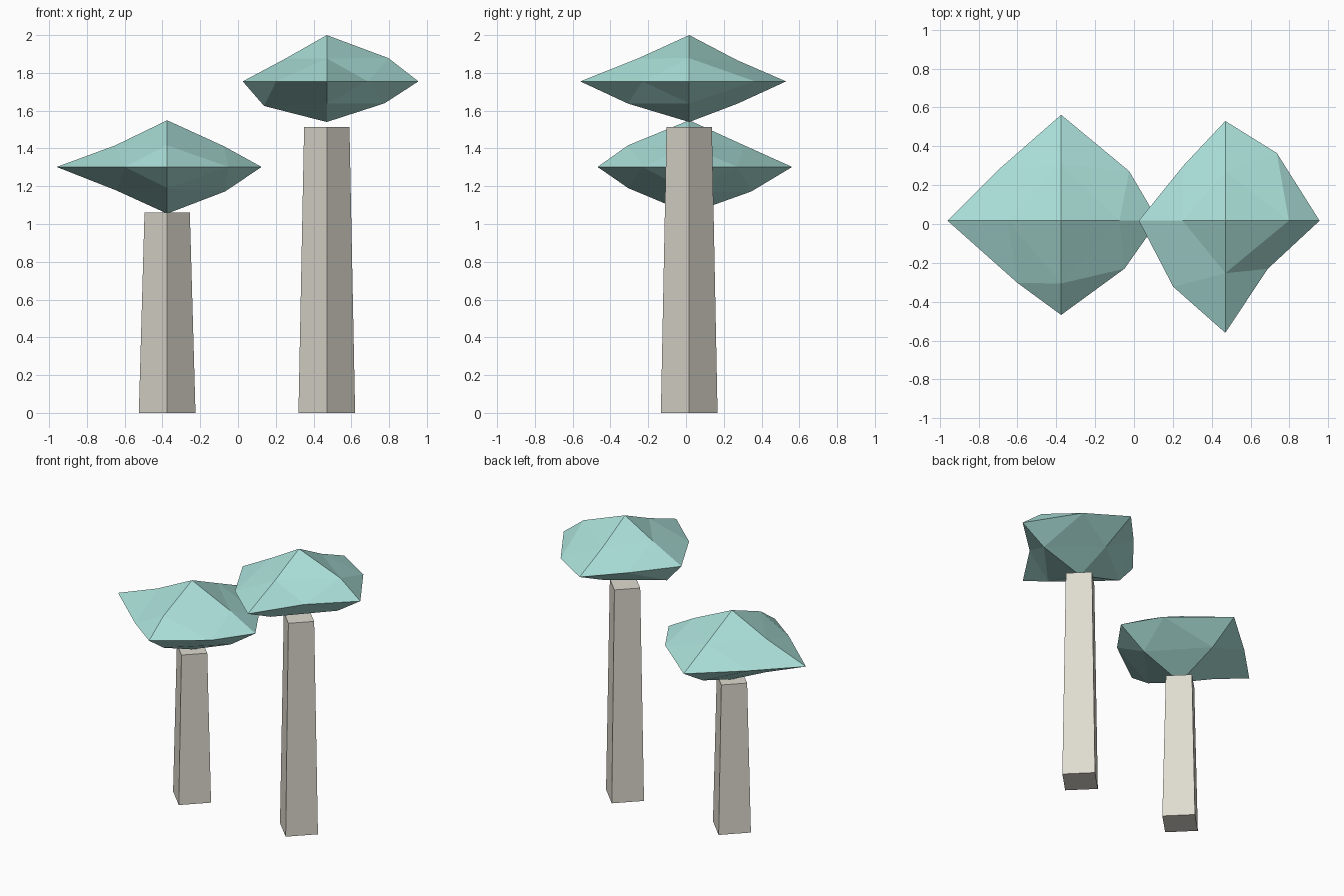
import bpy, bmesh
from itertools import product
from mathutils import Vector

if "Cube" in bpy.data.objects:
    bpy.data.objects.remove(bpy.data.objects["Cube"])


def material(name, rgb):
    m = bpy.data.materials.new(name)
    m.diffuse_color = (*rgb, 1)
    m.use_nodes = True
    m.node_tree.nodes["Principled BSDF"].inputs["Base Color"].default_value = m.diffuse_color
    return m


LEAF = material("mint_leaf", (0.40, 0.73, 0.68))
BARK = material("pale_bark", (0.74, 0.71, 0.63))


def finish(bm, name, mat, loc):
    bmesh.ops.recalc_face_normals(bm, faces=bm.faces)
    me = bpy.data.meshes.new(name)
    bm.to_mesh(me)
    bm.free()
    me.materials.append(mat)
    ob = bpy.data.objects.new(name, me)
    ob.location = loc
    bpy.context.collection.objects.link(ob)


# Four-sided tapered trunk with its corners on the axes
def trunk(name, x, y, height):
    bm = bmesh.new()
    bmesh.ops.create_cone(bm, cap_ends=True, segments=4,
                          radius1=0.15, radius2=0.12, depth=height)
    finish(bm, name, BARK, (x, y, height / 2))


# Squashed octahedron split once: six tips on the axes, and twelve edge
# points given as (a, b) offsets for sign pairs ++, -+, --, +- in each plane
def crown(name, loc, tips, xy, xz, yz):
    bm = bmesh.new()
    signs = [(1, 1), (-1, 1), (-1, -1), (1, -1)]
    verts = {}
    for axis in range(3):
        for s, d in zip((-1, 1), tips[axis]):
            key = [0, 0, 0]
            co = Vector()
            key[axis], co[axis] = s, s * d
            verts[tuple(key)] = bm.verts.new(co)
    for (a, b), points in (((0, 1), xy), ((0, 2), xz), ((1, 2), yz)):
        for (sa, sb), (da, db) in zip(signs, points):
            key = [0, 0, 0]
            co = Vector()
            key[a], key[b] = sa, sb
            co[a], co[b] = sa * da, sb * db
            verts[tuple(key)] = bm.verts.new(co)
    for x, y, z in product((-1, 1), repeat=3):
        tx, ty, tz = (verts[k] for k in ((x, 0, 0), (0, y, 0), (0, 0, z)))
        mxy, mxz, myz = (verts[k] for k in ((x, y, 0), (x, 0, z), (0, y, z)))
        for f in ((tx, mxy, mxz), (ty, myz, mxy), (tz, mxz, myz), (mxy, myz, mxz)):
            bm.faces.new(f)
    finish(bm, name, LEAF, loc)


# Short tree
trunk("short_trunk", -0.375, 0.017, 1.06)
crown("short_crown", (-0.375, 0.017, 1.302),
      tips=((0.585, 0.50), (0.485, 0.545), (0.247, 0.247)),
      xy=((0.35, 0.255), (0.325, 0.26), (0.225, 0.32), (0.326, 0.247)),
      xz=((0.30, 0.11), (0.275, 0.114), (0.27, 0.124), (0.306, 0.13)),
      yz=((0.29, 0.115), (0.323, 0.115), (0.323, 0.112), (0.328, 0.13)))

# Tall tree
trunk("tall_trunk", 0.47, 0.017, 1.513)
crown("tall_crown", (0.47, 0.017, 1.755),
      tips=((0.445, 0.485), (0.577, 0.513), (0.215, 0.245)),
      xy=((0.265, 0.348), (0.217, 0.282), (0.268, 0.340), (0.218, 0.248)),
      xz=((0.327, 0.123), (0.22, 0.12), (0.332, 0.13), (0.306, 0.116)),
      yz=((0.254, 0.112), (0.27, 0.122), (0.323, 0.118), (0.26, 0.116)))
